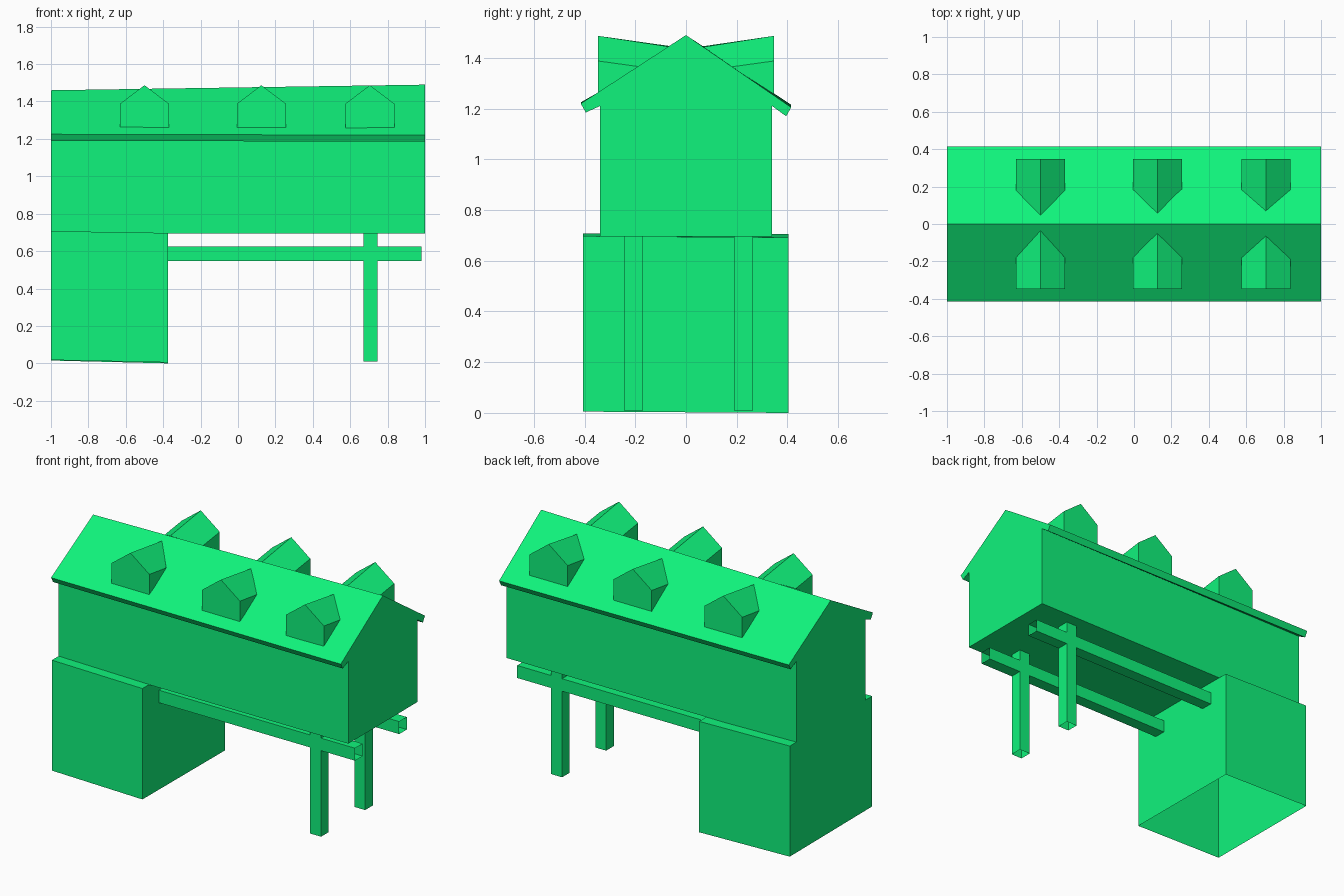
import bpy

if "Cube" in bpy.data.objects:
    bpy.data.objects.remove(bpy.data.objects["Cube"])

green = bpy.data.materials.new("green")
green.diffuse_color = (0.005, 0.9, 0.2, 1)
green.use_nodes = True
green.node_tree.nodes["Principled BSDF"].inputs["Base Color"].default_value = green.diffuse_color


def build(name, verts, faces):
    mesh = bpy.data.meshes.new(name)
    mesh.from_pydata(verts, [], faces)
    mesh.materials.append(green)
    obj = bpy.data.objects.new(name, mesh)
    bpy.context.collection.objects.link(obj)
    return obj


def loft(name, ring_a, ring_b, cap_a=False, cap_b=False):
    """Skin two matching rings, with optional end caps."""
    n = len(ring_a)
    faces = [(i, (i + 1) % n, n + (i + 1) % n, n + i) for i in range(n)]
    if cap_a:
        faces.append(tuple(reversed(range(n))))
    if cap_b:
        faces.append(tuple(range(n, 2 * n)))
    return build(name, ring_a + ring_b, faces)


# Upper storey and gabled roof as one profile, ridge rising slightly to the right
def house_ring(x, ridge, front_eave, back_eave):
    profile = [(-0.34, 0.695), (0.34, 0.695), (0.34, 1.21), (0.395, back_eave - 0.035),
               (0.415, back_eave), (0, ridge), (-0.415, front_eave),
               (-0.395, front_eave - 0.035), (-0.34, 1.21)]
    return [(x, y, z) for y, z in profile]


loft("upper_storey_and_roof", house_ring(-1, 1.46, 1.225, 1.215),
     house_ring(1, 1.49, 1.22, 1.205), True, True)

# Ground floor block, slightly uneven, open underneath
corners = [(-1, -0.407), (-0.375, -0.407), (-0.375, 0.405), (-1, 0.405)]
loft("ground_floor",
     [(x, y, z) for (x, y), z in zip(corners, (0.018, 0.005, 0.0, 0.015))],
     [(x, y, z) for (x, y), z in zip(corners, (0.707, 0.697, 0.692, 0.705))],
     cap_b=True)

# Posts and beams as open tubes
for side, y0, y1 in (("front", -0.245, -0.17), ("back", 0.19, 0.265)):
    foot = [(0.67, y0), (0.745, y0), (0.745, y1), (0.67, y1)]
    loft(side + "_post", [(x, y, 0.01) for x, y in foot],
         [(x, y, 0.695) for x, y in foot])
    end = [(y0, 0.547), (y1, 0.547), (y1, 0.625), (y0, 0.625)]
    loft(side + "_beam", [(-0.375, y, z) for y, z in end],
         [(0.98, y, z) for y, z in end])

# Dormers: front pentagon whose little roof runs back into the main slope
for side, s, tip_shift in (("front", -1, -0.01), ("back", 1, 0.0)):
    for i, (cx, tip) in enumerate(((-0.5, 0.046), (0.125, 0.058), (0.705, 0.068))):
        w, y = 0.131, 0.347
        shape = [(-w, y, 1.257), (w, y, 1.257), (w, y, 1.388), (0, y, 1.487),
                 (-w, y, 1.388), (w, 0.18, 1.365), (0, tip + tip_shift, 1.443),
                 (-w, 0.18, 1.365)]
        faces = [(4, 3, 2, 1, 0), (1, 2, 5), (0, 7, 4), (2, 3, 6, 5), (3, 4, 7, 6)]
        if s < 0:
            faces = [f[::-1] for f in faces]
        build(f"{side}_dormer_{i + 1}", [(cx + a, s * b, c) for a, b, c in shape], faces)
